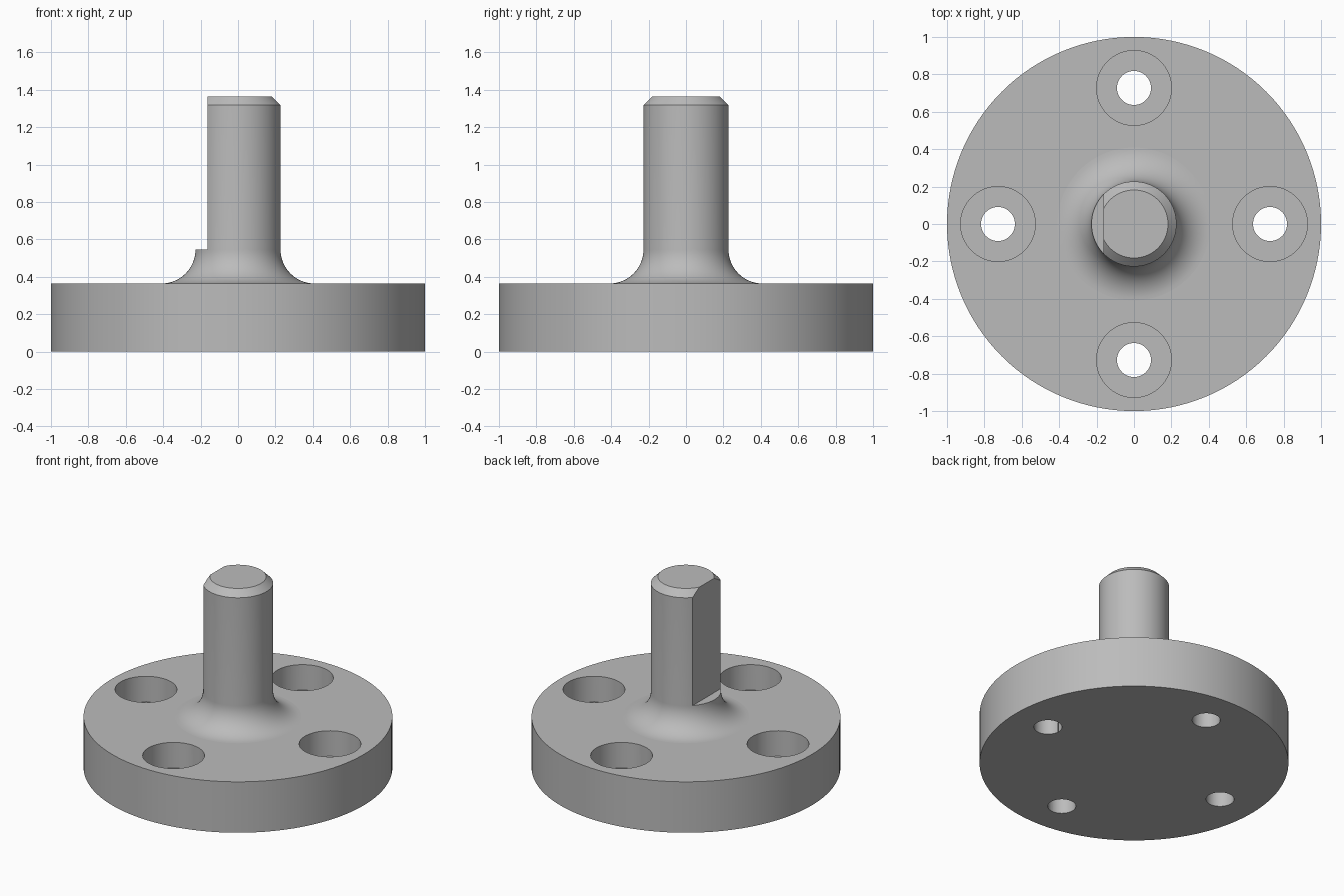
import bpy, bmesh, math
from mathutils import Matrix, Vector

cube = bpy.data.objects.get("Cube")
if cube:
    bpy.data.objects.remove(cube, do_unlink=True)

U = 1 / 22                       # part unit: flange radius is 22 units
FLANGE_H, SHAFT_R, FILLET, TOP = 8 * U, 5 * U, 4 * U, 30 * U
CHAMFER = 1 * U
FLAT_X = -3.6 * U
BOLT_CIRCLE = 16 * U

steel = bpy.data.materials.new("grey_steel")
steel.use_nodes = True
colour = (0.5, 0.5, 0.5, 1)
steel.diffuse_color = colour
steel.node_tree.nodes["Principled BSDF"].inputs["Base Color"].default_value = colour


def add_object(name, bm):
    bmesh.ops.recalc_face_normals(bm, faces=bm.faces)
    mesh = bpy.data.meshes.new(name)
    bm.to_mesh(mesh)
    bm.free()
    mesh.materials.append(steel)
    obj = bpy.data.objects.new(name, mesh)
    bpy.context.collection.objects.link(obj)
    return obj


def lathe(name, profile, steps):
    """Revolve (radius, height) points that start and end on the axis."""
    bm = bmesh.new()
    verts = [bm.verts.new((r, 0, z)) for r, z in profile]
    edges = [bm.edges.new(pair) for pair in zip(verts, verts[1:])]
    bmesh.ops.spin(bm, geom=verts + edges, cent=(0, 0, 0), axis=(0, 0, 1),
                   angle=math.tau, steps=steps)
    bmesh.ops.remove_doubles(bm, verts=bm.verts, dist=1e-5)
    return add_object(name, bm)


def cut(target, cutter):
    cutter.hide_render = True
    mod = target.modifiers.new("cut", "BOOLEAN")
    mod.operation = "DIFFERENCE"
    mod.solver = "EXACT"
    mod.object = cutter
    bpy.context.view_layer.objects.active = target
    bpy.ops.object.modifier_apply(modifier=mod.name)
    bpy.data.objects.remove(cutter, do_unlink=True)


# Flange, filleted neck and chamfered shaft as one turned solid
root_r = SHAFT_R + FILLET
arc = [(root_r - FILLET * math.sin(a), FLANGE_H + FILLET * (1 - math.cos(a)))
       for a in (math.pi / 2 * i / 16 for i in range(17))]
profile = [(0, 0), (1, 0), (1, FLANGE_H), *arc,
           (SHAFT_R, TOP - CHAMFER), (SHAFT_R - CHAMFER, TOP), (0, TOP)]
body = lathe("flanged_shaft", profile, 128)

# Four counterbored bolt holes
bore_r, hole_r, seat_z = 4.4 * U, 2 * U, 4 * U
for i in range(4):
    drill = lathe("bolt_hole_cutter",
                  [(0, -0.1), (hole_r, -0.1), (hole_r, seat_z),
                   (bore_r, seat_z), (bore_r, 0.5), (0, 0.5)], 64)
    angle = math.pi / 2 * i
    drill.data.transform(Matrix.Translation(
        Vector((math.cos(angle), math.sin(angle), 0)) * BOLT_CIRCLE))
    cut(body, drill)

# Drive flat along the shaft, ending just above the fillet
bm = bmesh.new()
bmesh.ops.create_cube(bm, size=1)
bmesh.ops.translate(bm, verts=bm.verts,
                    vec=(FLAT_X - 0.5, 0, FLANGE_H + FILLET + 0.001 + 0.5))
cut(body, add_object("flat_cutter", bm))

# Smooth round surfaces, keep machined edges crisp
bpy.ops.object.select_all(action="DESELECT")
body.select_set(True)
bpy.context.view_layer.objects.active = body
bpy.ops.object.shade_smooth_by_angle(angle=math.radians(25))

# Keep the flat flange face free of the fillet's shading
bm = bmesh.new()
bm.from_mesh(body.data)
for e in bm.edges:
    if all(abs(v.co.z - FLANGE_H) < 1e-4 and abs(v.co.xy.length - root_r) < 1e-3
           for v in e.verts):
        e.smooth = False
bm.to_mesh(body.data)
bm.free()
